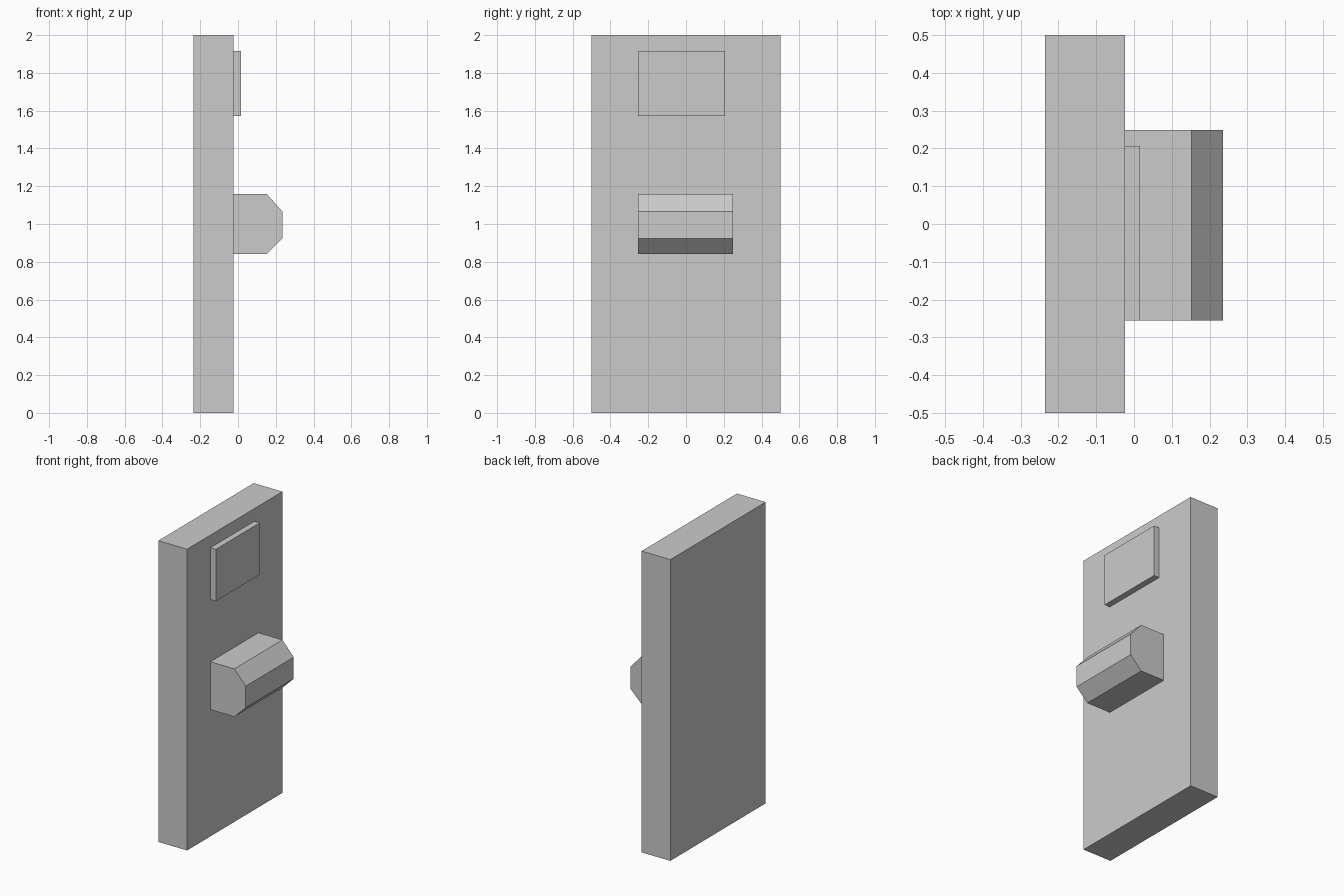
import bpy
import bmesh

if "Cube" in bpy.data.objects:
    bpy.data.objects.remove(bpy.data.objects["Cube"])


def extrude_profile(name, profile, y0, y1):
    """Prism from an (x, z) profile, running from y0 to y1."""
    bm = bmesh.new()
    face = bm.faces.new([bm.verts.new((x, y0, z)) for x, z in profile])
    ext = bmesh.ops.extrude_face_region(bm, geom=[face])
    verts = [v for v in ext["geom"] if isinstance(v, bmesh.types.BMVert)]
    bmesh.ops.translate(bm, vec=(0, y1 - y0, 0), verts=verts)
    bmesh.ops.recalc_face_normals(bm, faces=bm.faces)
    mesh = bpy.data.meshes.new(name)
    bm.to_mesh(mesh)
    bm.free()
    obj = bpy.data.objects.new(name, mesh)
    bpy.context.collection.objects.link(obj)
    return obj


def rect(x0, x1, z0, z1):
    return [(x0, z0), (x1, z0), (x1, z1), (x0, z1)]


FACE = -0.024  # x of the panel's outer face

# Upright slab
extrude_profile("panel", rect(-0.235, FACE, 0, 2), -0.5, 0.5)

# Thin raised plate near the top
extrude_profile("sign_plate", rect(FACE, 0.016, 1.572, 1.916), -0.255, 0.206)

# Chamfered bar across the middle
bar = [(FACE, 0.841), (0.152, 0.841), (0.235, 0.923),
       (0.235, 1.066), (0.152, 1.159), (FACE, 1.159)]
extrude_profile("handle_bar", bar, -0.255, 0.249)
